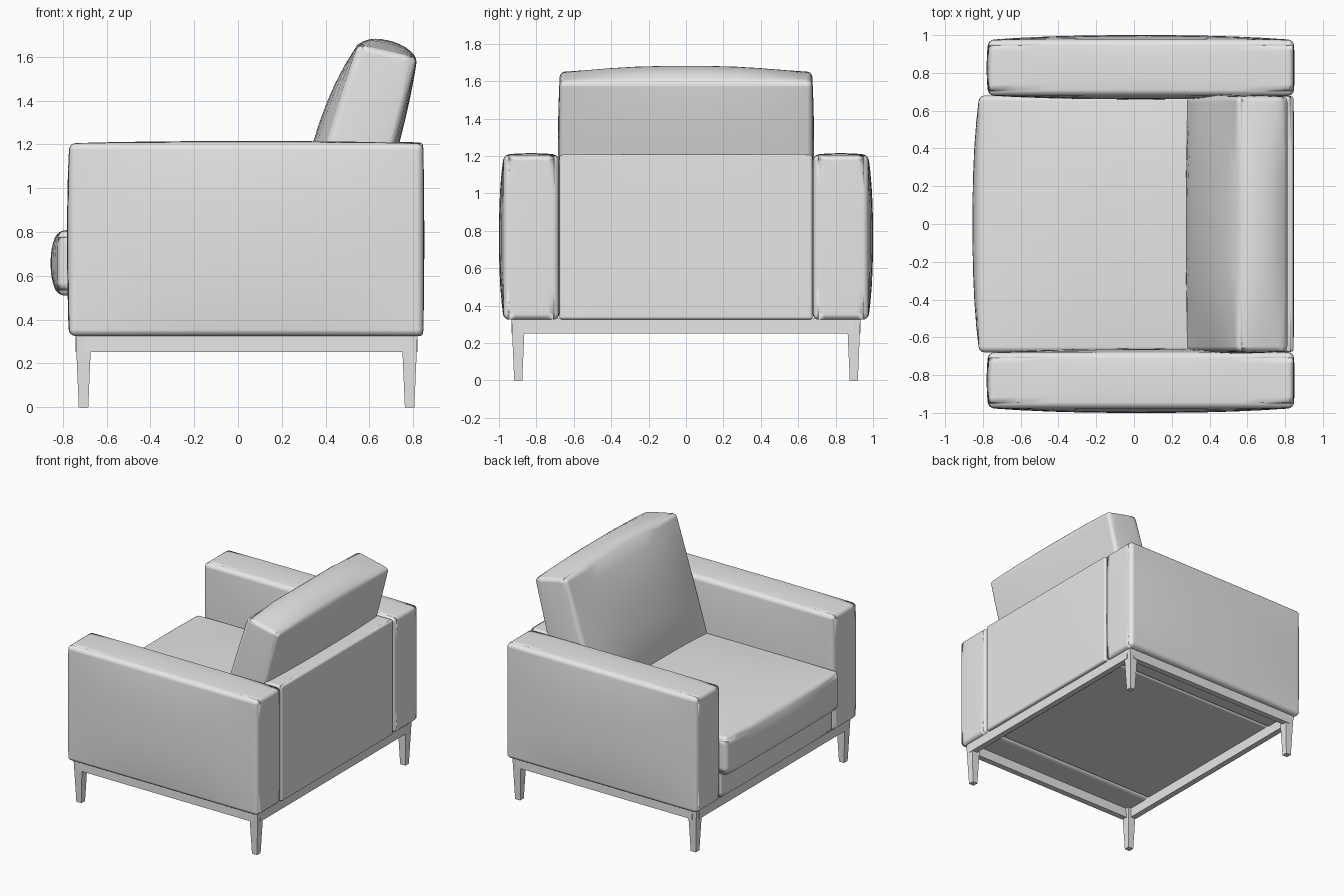
import bpy, bmesh
from mathutils import Vector

if "Cube" in bpy.data.objects:
    bpy.data.objects.remove(bpy.data.objects["Cube"])

grey = bpy.data.materials.new("soft_grey")
grey.diffuse_color = (0.8, 0.8, 0.8, 1)
grey.use_nodes = True
grey.node_tree.nodes["Principled BSDF"].inputs["Base Color"].default_value = grey.diffuse_color


def finish(name, bm, bevel=0, segments=4):
    """Turn a bmesh into an object, with rounded edges when it is upholstery."""
    bmesh.ops.recalc_face_normals(bm, faces=bm.faces)
    for f in bm.faces:
        f.smooth = bevel > 0
    me = bpy.data.meshes.new(name)
    bm.to_mesh(me)
    bm.free()
    me.materials.append(grey)
    ob = bpy.data.objects.new(name, me)
    bpy.context.collection.objects.link(ob)
    if bevel:
        m = ob.modifiers.new("rounded_edges", "BEVEL")
        m.width, m.segments = bevel, segments
        m.limit_method, m.angle_limit = "ANGLE", 0.7
        m.harden_normals = True
    return ob


def padded(name, lo, hi, bevel, bulge_lo, bulge_hi, warp=None, cuts=9):
    """Box whose faces swell by the given amounts along each axis."""
    bm = bmesh.new()
    bmesh.ops.create_cube(bm, size=2)
    bmesh.ops.subdivide_edges(bm, edges=bm.edges[:], cuts=cuts, use_grid_fill=True)
    for v in bm.verts:
        u = v.co.copy()
        p = Vector([lo[i] + (hi[i] - lo[i]) * (u[i] + 1) / 2 for i in range(3)])
        if warp:
            p = warp(u)
        for i in range(3):
            a, b = u[(i + 1) % 3], u[(i + 2) % 3]
            swell = (1 - abs(a) ** 2.5) * (1 - abs(b) ** 2.5)
            p[i] += swell * (bulge_hi[i] * max(u[i], 0) + bulge_lo[i] * min(u[i], 0))
        v.co = p
    return finish(name, bm, bevel)


def block(name, lo, hi, foot=1.0):
    """Plain box, optionally narrowed at the bottom."""
    bm = bmesh.new()
    bmesh.ops.create_cube(bm, size=2)
    for v in bm.verts:
        k = foot if v.co.z < 0 else 1
        u = Vector((v.co.x * k, v.co.y * k, v.co.z))
        v.co = [(lo[i] + hi[i]) / 2 + u[i] * (hi[i] - lo[i]) / 2 for i in range(3)]
    return finish(name, bm)


# Arms
for side, s in (("left", 1), ("right", -1)):
    y0, y1 = sorted((0.68 * s, 0.975 * s))
    inner, outer = 0.02, 0.025
    b_lo, b_hi = (inner, outer) if s > 0 else (outer, inner)
    padded(f"{side}_arm", (-0.77, y0, 0.325), (0.845, y1, 1.205), 0.035,
           (0.01, b_lo, 0), (0.005, b_hi, 0.01))

# Back panel and seat base
padded("back_panel", (0.68, -0.677, 0.325), (0.845, 0.677, 1.207), 0.02,
       (0, 0, 0), (0.003, 0, 0.003))
padded("seat_base", (-0.77, -0.677, 0.33), (0.69, 0.677, 0.53), 0.025,
       (0.005, 0, 0), (0, 0, 0))

# Seat cushion
padded("seat_cushion", (-0.82, -0.68, 0.51), (0.69, 0.68, 0.805), 0.045,
       (0.035, 0.005, 0), (0, 0.005, 0.03))


# Back cushion, tapered and leaning on the back panel
def lean(u):
    s, t = (u.x + 1) / 2, (u.z + 1) / 2
    front = Vector((0.275, 0, 0.78)).lerp(Vector((0.545, 0, 1.655)), t)
    rear = Vector((0.60, 0, 0.76)).lerp(Vector((0.818, 0, 1.595)), t)
    p = front.lerp(rear, s)
    p.y = u.y * 0.675
    return p


padded("back_cushion", (0, 0, 0), (1, 1, 1), 0.045,
       (0.065, 0.01, 0), (0.02, 0.01, 0.05), warp=lean)

# Tapered legs
xs, ys, h = (-0.705, 0.783), (-0.897, 0.897), 0.036
for x, xn in zip(xs, ("front", "rear")):
    for y, yn in zip(ys, ("right", "left")):
        block(f"{xn}_{yn}_leg", (x - h, y - h, 0), (x + h, y + h, 0.335), 0.6)

# Rails of the under-frame
t = 0.045
for x, n, d in ((xs[0] - h, "front", 0), (xs[1] + h, "rear", -t)):
    block(f"{n}_rail", (x + d, ys[0], 0.252), (x + d + t, ys[1], 0.335))
for y, n, d in ((ys[0] - h, "right", 0), (ys[1] + h, "left", -t)):
    block(f"{n}_rail", (xs[0], y + d, 0.252), (xs[1], y + d + t, 0.335))
